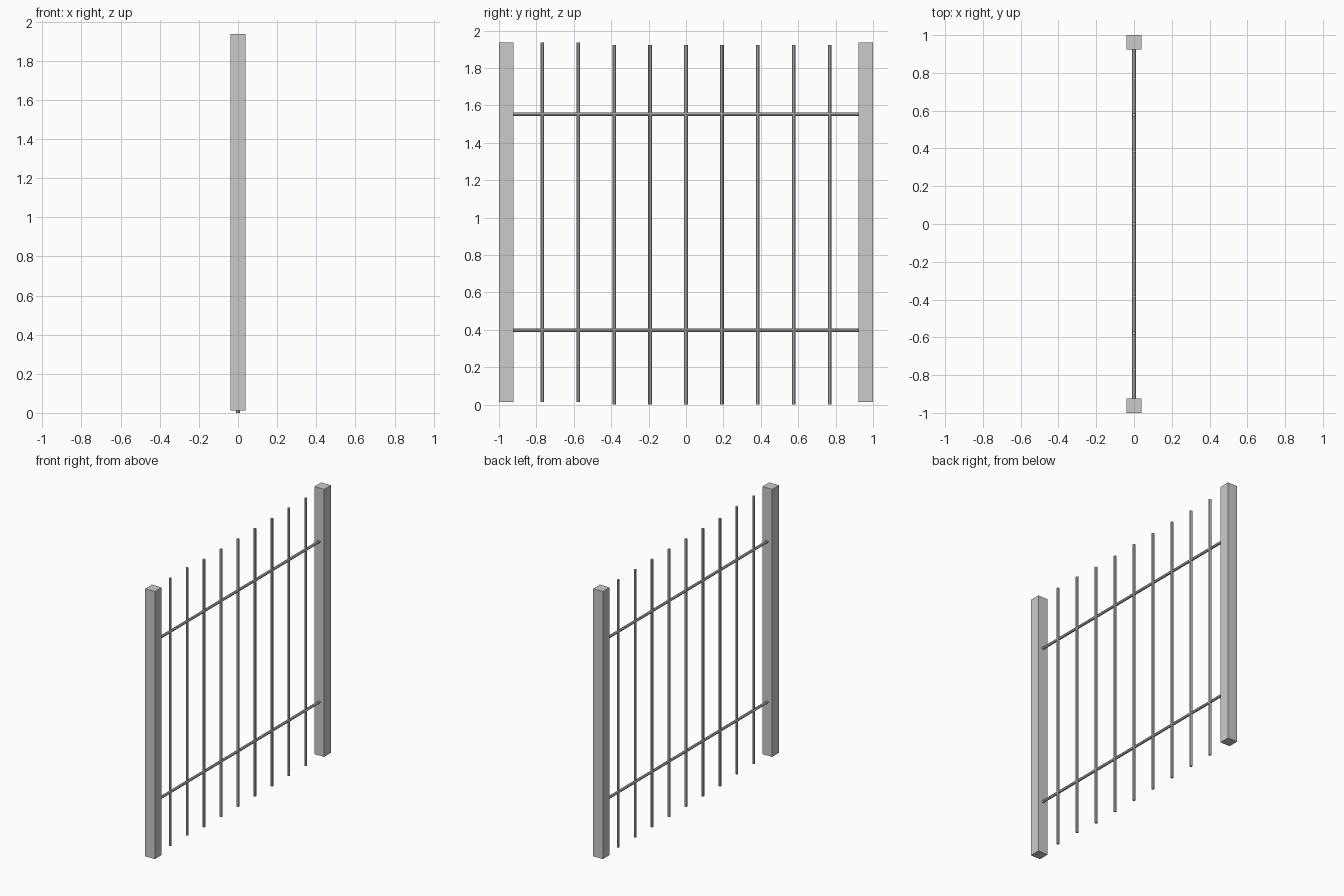
import bpy, math

if "Cube" in bpy.data.objects:
    bpy.data.objects.remove(bpy.data.objects["Cube"])

U = 2 / 26          # module: post width
H = 25 * U          # height of posts and bars
LIFT = 0.013        # posts and the first two bars sit slightly higher
R = U / 8           # bar and rail radius


def post(name, y):
    bpy.ops.mesh.primitive_cube_add(size=1, location=(0, y, LIFT + H / 2))
    ob = bpy.context.object
    ob.name = name
    ob.scale = (U, U, H)


def rod(name, loc, length, rot=(0, 0, 0)):
    bpy.ops.mesh.primitive_cylinder_add(vertices=8, radius=R, depth=length,
                                        location=loc, rotation=rot)
    bpy.context.object.name = name


# Square end posts
post("left_post", -12.5 * U)
post("right_post", 12.5 * U)

# Horizontal rails between the posts
for name, z in (("lower_rail", LIFT + 5 * U), ("upper_rail", LIFT + 20 * U)):
    rod(name, (0, 0, z), 24 * U, (math.pi / 2, 0, 0))

# Vertical bars
for i in range(9):
    base = LIFT if i < 2 else 0
    rod(f"bar_{i + 1}", (0, (i - 4) * 2.5 * U, base + H / 2), H)
